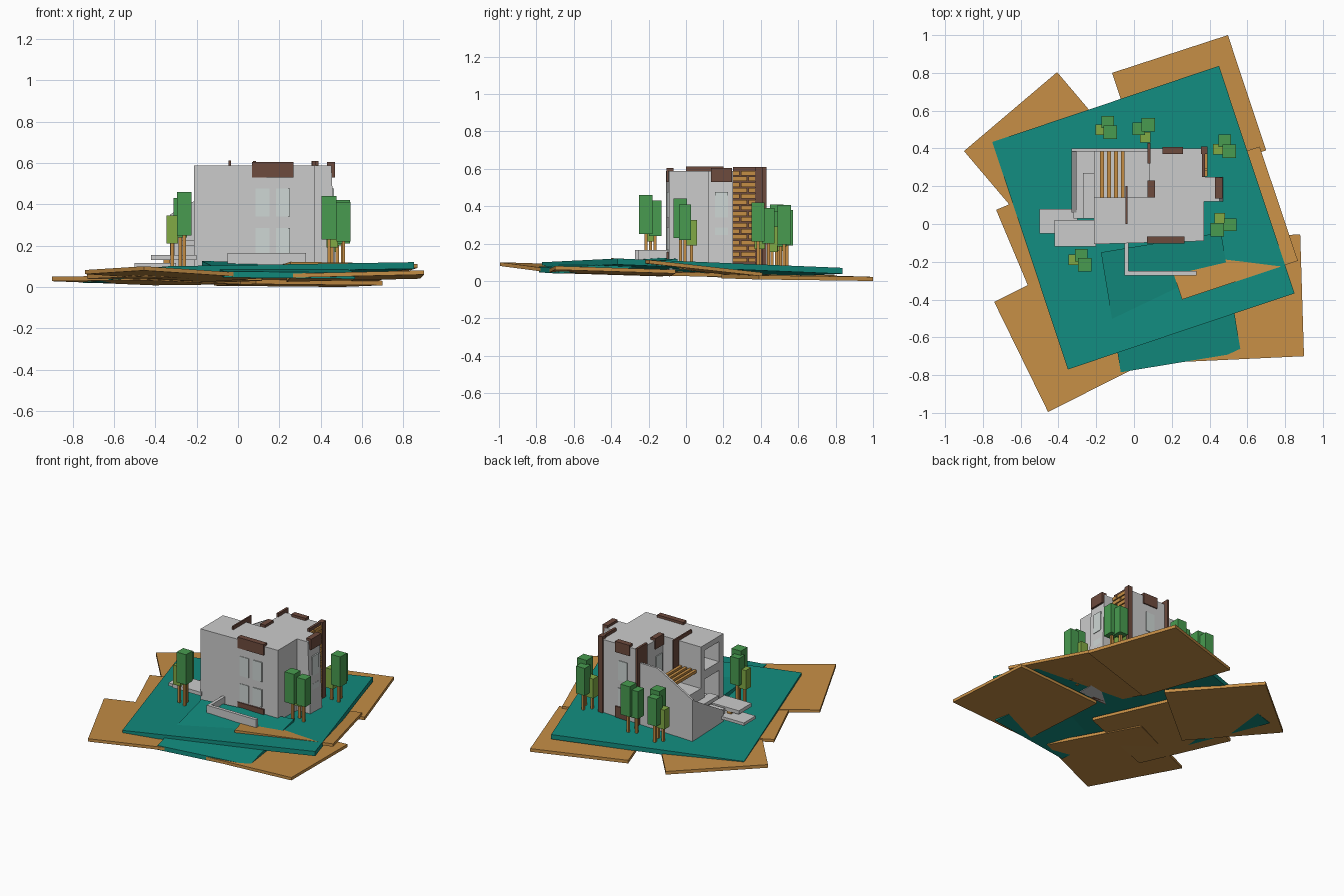
import bpy, bmesh
from math import radians
from mathutils import Vector, Matrix

if "Cube" in bpy.data.objects:
    bpy.data.objects.remove(bpy.data.objects["Cube"])

def mat(name, c):
    m = bpy.data.materials.new(name)
    m.diffuse_color = (*c, 1)
    m.use_nodes = True
    m.node_tree.nodes["Principled BSDF"].inputs["Base Color"].default_value = m.diffuse_color
    return m

TEAL = mat("teal", (0.006, 0.26, 0.21))
WOOD = mat("wood", (0.56, 0.27, 0.06))
BROWN = mat("brown", (0.155, 0.07, 0.048))
GREEN = mat("green", (0.065, 0.33, 0.08))
LIME = mat("lime", (0.22, 0.40, 0.06))
GLASS = mat("glass", (0.62, 0.68, 0.66))

def prism(name, bottom, top, m=None):
    """Solid between two matching loops of points."""
    bm = bmesh.new()
    lo = [bm.verts.new(p) for p in bottom]
    hi = [bm.verts.new(p) for p in top]
    bm.faces.new(lo[::-1])
    bm.faces.new(hi)
    for i in range(len(lo)):
        j = (i + 1) % len(lo)
        bm.faces.new((lo[i], lo[j], hi[j], hi[i]))
    bmesh.ops.recalc_face_normals(bm, faces=bm.faces)
    me = bpy.data.meshes.new(name)
    bm.to_mesh(me)
    bm.free()
    ob = bpy.data.objects.new(name, me)
    bpy.context.collection.objects.link(ob)
    if m:
        me.materials.append(m)
    return ob

def flat(name, pts, z0, z1, m=None):
    return prism(name, [(x, y, z0) for x, y in pts], [(x, y, z1) for x, y in pts], m)

def box(name, x0, x1, y0, y1, z0, z1, m=None):
    return flat(name, [(x0, y0), (x1, y0), (x1, y1), (x0, y1)], z0, z1, m)

def slab(name, a, b, d, t, m):
    """Tilted plate from a corner and its two neighbours (top surface)."""
    a, b, d = Vector(a), Vector(b), Vector(d)
    top = [a, b, b + d - a, d]
    return prism(name, [p - Vector((0, 0, t)) for p in top], top, m)

def cut(ob, *cutters):
    for c in cutters:
        c.hide_render = True
        c.hide_viewport = True
        c.display_type = 'WIRE'
        md = ob.modifiers.new("opening", 'BOOLEAN')
        md.operation = 'DIFFERENCE'
        md.solver = 'EXACT'
        md.object = c

# Tilted ground plates
slab("ground_main", (-.35, -.77, .10), (.85, -.367, .12), (-.75, .434, .05), .032, TEAL)
slab("ground_front", (-.07, -.785, .076), (.566, -.68, .069), (-.175, -.15, .125), .03, TEAL)
slab("plate_back", (.497, 1.0, .022), (-.116, .80, .028), (.70, .39, .03), .022, WOOD)
slab("plate_back_left", (-.407, .804, .03), (-.90, .386, .05), (.011, .311, .035), .022, WOOD)
slab("plate_front_left", (-.455, -.995, .10), (-.74, -.413, .082), (.122, -.705, .062), .02, WOOD)
slab("plate_left", (-.73, .075, .06), (-.48, -.52, .07), (-.135, .325, .04), .02, WOOD)
slab("plate_right", (.255, -.40, .122), (.868, -.195, .112), (.052, .205, .055), .02, WOOD)
slab("plate_front_right", (.90, -.70, .08), (.88, -.055, .06), (.255, -.73, .065), .02, WOOD)

# Main house body with balcony openings on the left
house = flat("house_body", [(-.213, -.107), (.37, -.09), (.37, .40), (.08, .40),
                            (.08, .14), (-.213, .14)], .06, .588)
cut(house,
    box("upper_opening_cutter", -.3, -.06, -.06, .10, .41, .55),
    box("lower_opening_cutter", -.3, -.06, -.06, .10, .16, .35))
prism("right_bay", [(.36, .12, .06), (.472, .12, .06), (.472, .25, .06), (.36, .25, .06)],
      [(.36, .12, .588), (.452, .12, .588), (.452, .25, .588), (.36, .25, .588)])

# Low terrace wing with sloping parapet walls
prof = [(-.33, .06), (.08, .06), (.08, .50), (-.06, .50), (-.33, .35)]
prism("back_parapet", [(x, .385, z) for x, z in prof], [(x, .40, z) for x, z in prof])
prof = [(.06, .06), (.40, .06), (.40, .35), (.06, .15)]
prism("left_parapet", [(-.33, y, z) for y, z in prof], [(-.305, y, z) for y, z in prof])
box("terrace_floor", -.32, .08, .03, .39, .06, .15)
box("upper_terrace", -.213, .08, .13, .39, .15, .30)
box("balcony_ledge", -.27, -.20, .03, .27, .20, .225)

# Pergola
for i in range(4):
    x = -.17 + .037 * i
    box("pergola_slat", x - .01, x + .01, .13, .39, .40, .42, WOOD)

# Entry steps and garden wall
box("step_lower", -.50, -.30, -.05, .08, .095, .115)
box("step_upper", -.42, -.20, -.12, .02, .13, .155)
box("step_post", -.36, -.33, -.02, .02, .06, .13, WOOD)
flat("garden_wall", [(-.05, -.10), (-.05, -.272), (.33, -.272), (.33, -.25),
                     (-.028, -.25), (-.028, -.10)], .07, .165)

def window_bay(name, x, y, turn, width, cols, floors, foot=True):
    """Brown cap and foot with windows between them, facing local -y."""
    M = Matrix.Translation((x, y, 0)) @ Matrix.Rotation(radians(turn), 4, 'Z')
    parts = [box(name + "_cap", -width / 2, width / 2, -.008, .03, .53, .605, BROWN)]
    if foot:
        parts.append(box(name + "_foot", -width / 2, width / 2, -.008, .02, .06, .155, BROWN))
    pitch = width / cols
    for c in range(cols):
        u = (c - (cols - 1) / 2) * pitch
        for z0, z1 in floors:
            parts.append(box(name + "_window", u - .034, u + .034, -.005, .01, z0, z1, GLASS))
    for p in parts:
        p.matrix_world = M

BOTH = [(.165, .285), (.34, .475)]
window_bay("front_bay", .168, -.096, 0, .20, 2, BOTH)
window_bay("side_bay", .46, .19, 90, .11, 1, BOTH)
window_bay("back_bay", .205, .40, 180, .11, 1, BOTH)
window_bay("notch_bay", .08, .185, -90, .09, 1, BOTH[1:], foot=False)

# Brown fins
box("roof_fin", -.045, -.035, 0, .20, .30, .612, BROWN)
box("back_fin", .072, .087, .32, .43, .06, .61, BROWN)
box("corner_fin", .355, .39, .37, .41, .06, .61, BROWN)
box("slat_frame", .36, .376, .25, .38, .06, .61, BROWN)

# Timber cladding in staggered courses
for i in range(16):
    z = .10 + .031 * i
    m = .29 if i % 2 else .33
    box("cladding_board", .37, .388, .252, m - .004, z, z + .024, WOOD)
    box("cladding_board", .37, .388, m + .004, .37, z, z + .024, WOOD)

# Trees: (main crown, second crown, lime crown) centres and ground height
trees = [((-.125, .485), (-.14, .54), (-.175, .50), -.03),
         ((.075, .525), (.025, .505), (.06, .46), -.035),
         ((.505, .385), (.48, .44), (.445, .395), -.02),
         ((.44, -.03), (.51, -.005), (.455, .03), 0),
         ((-.26, -.215), (-.28, -.165), (-.318, -.19), .02)]
for a, b, c, dz in trees:
    for nm, (x, y), r, z0, z1, m in (("crown_tall", a, .036, .23, .44, GREEN),
                                     ("crown_side", b, .033, .22, .41, GREEN),
                                     ("crown_small", c, .028, .19, .325, LIME)):
        box("tree_" + nm, x - r, x + r, y - r, y + r, z0 + dz, z1 + dz, m)
        box("tree_trunk", x - .008, x + .008, y - .008, y + .008, .06, z0 + dz + .01, WOOD)
